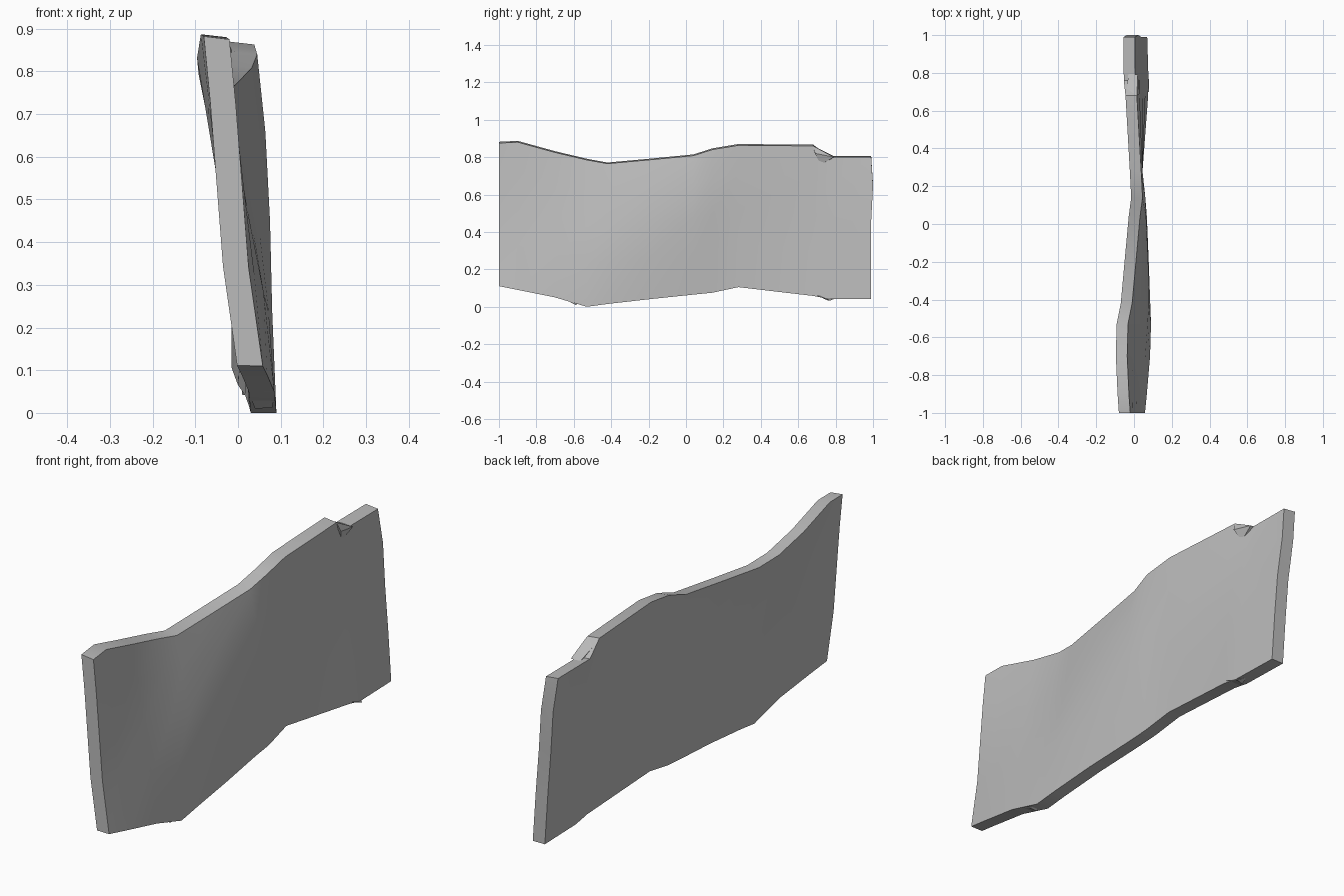
import bpy, bmesh, math
from mathutils import Vector

cube = bpy.data.objects.get("Cube")
if cube:
    bpy.data.objects.remove(cube, do_unlink=True)

# One flat colour
grey = bpy.data.materials.new("weathered_grey")
grey.use_nodes = True
grey.diffuse_color = (0.5, 0.5, 0.5, 1)
grey.node_tree.nodes["Principled BSDF"].inputs["Base Color"].default_value = (0.5, 0.5, 0.5, 1)


def finish(name, bm, angle):
    bmesh.ops.recalc_face_normals(bm, faces=bm.faces)
    mesh = bpy.data.meshes.new(name)
    bm.to_mesh(mesh)
    bm.free()
    mesh.materials.append(grey)
    obj = bpy.data.objects.new(name, mesh)
    bpy.context.collection.objects.link(obj)
    bpy.ops.object.select_all(action='DESELECT')
    obj.select_set(True)
    bpy.context.view_layer.objects.active = obj
    bpy.ops.object.shade_smooth_by_angle(angle=math.radians(angle))
    return obj


# Stations along the panel: y, bottom z, top z, then left-face x from bottom to top
THICK = 0.06
ROWS = (0, 0.3, 0.55, 0.8, 1)
STATIONS = (
    (-1.0, .11, .875, .058, .025, .01, -.005, -.02),
    (-.9, .09, .88, .068, .038, .014, -.008, -.027),
    (-.7, .05, .825, .085, .06, .022, -.01, -.036),
    (-.53, .0, .785, .09, .072, .035, 0, -.032),
    (-.42, .015, .765, .086, .08, .05, .015, -.01),
    (-.2, .04, .785, .077, .078, .075, .045, .01),
    (.04, .065, .808, .06, .066, .068, .064, .032),
    (.14, .075, .84, .056, .058, .06, .06, .045),
    (.28, .105, .863, .045, .045, .045, .045, .038),
    (.68, .058, .86, .075, .06, .045, .03, .015),
    (.76, .042, .8, .077, .06, .045, .028, .006),
    (.99, .042, .8, .07, .055, .04, .022, .004),
)

# Warped slab: a closed ring of section points at each station
bm = bmesh.new()
rings = []
for y, low, high, *xs in STATIONS:
    near = [Vector((x, y, low + (high - low) * t)) for x, t in zip(xs, ROWS)]
    far = [p - Vector((THICK, 0, -.008 * p.z)) for p in near]
    rings.append([bm.verts.new(p) for p in near + far[::-1]])
for a, b in zip(rings, rings[1:]):
    for i in range(len(a)):
        j = (i + 1) % len(a)
        bm.faces.new((a[i], a[j], b[j], b[i]))

# Ends, capped row by row so the bowed section stays tidy
for ring in (rings[0], rings[-1]):
    n = len(ring)
    for i in range(n // 2 - 1):
        bm.faces.new((ring[i], ring[i + 1], ring[n - 2 - i], ring[n - 1 - i]))

# Uneven back end
for v in rings[-1]:
    if .5 < v.co.z < .75:
        v.co.y = 1.0
finish("warped_panel", bm, 32)


# Small torn flaps on the edges
def flap(name, points):
    shard = bmesh.new()
    for p in points:
        shard.verts.new(p)
    bmesh.ops.convex_hull(shard, input=shard.verts)
    finish(name, shard, 20)


flap("upper_torn_flap", ((-.04, .68, .855), (.015, .68, .86), (.03, .69, .82),
                         (-.03, .8, .8), (.02, .79, .8), (.01, .72, .76)))
flap("lower_front_flap", ((.03, -.64, .035), (.085, -.64, .035), (.04, -.59, .01),
                          (.08, -.59, .012), (.06, -.55, .03)))
flap("lower_back_flap", ((.02, .7, .06), (.08, .7, .06), (.04, .76, .033),
                         (.078, .77, .033), (.05, .8, .045)))
